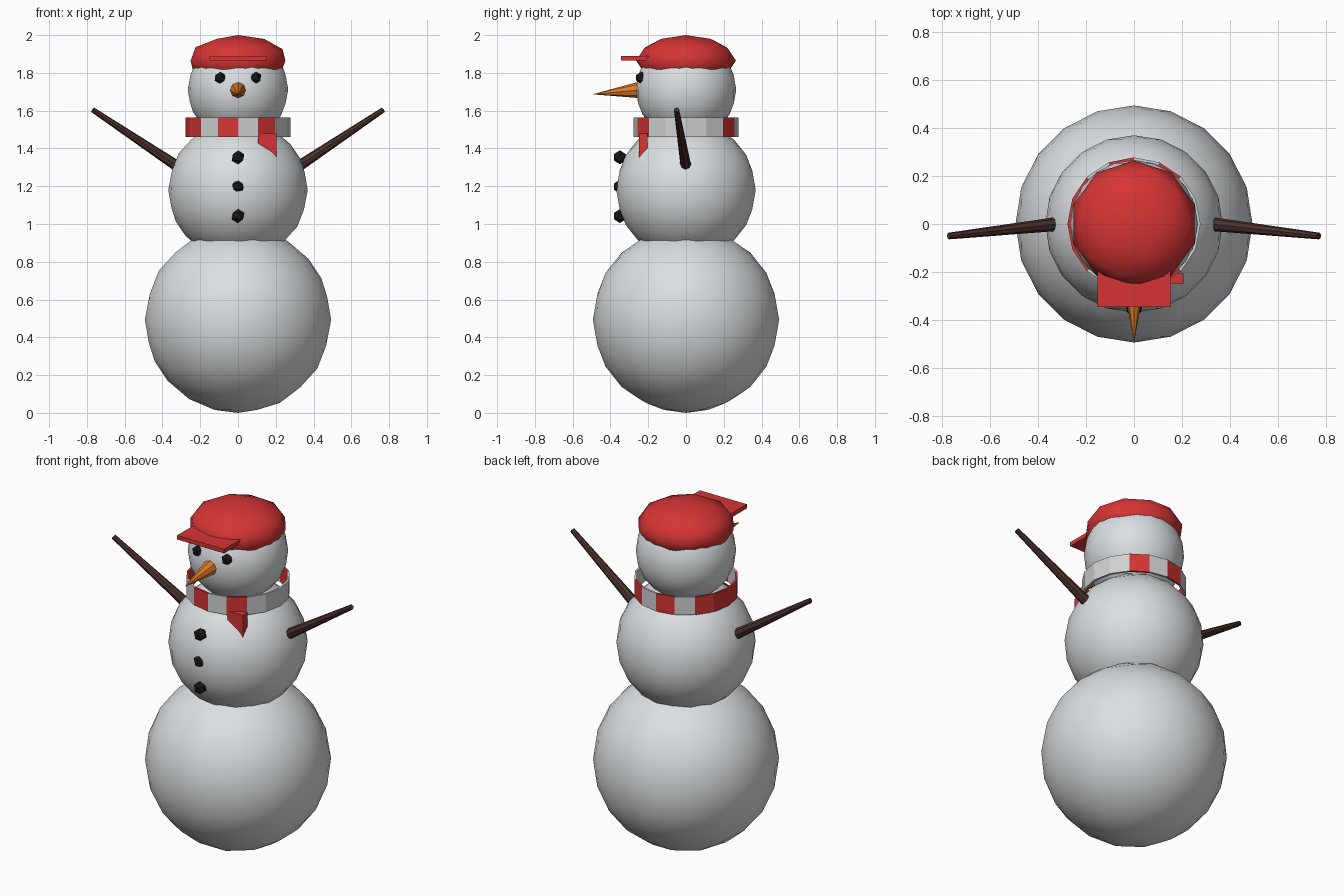
import bpy, bmesh, math
from mathutils import Vector, Matrix

if "Cube" in bpy.data.objects:
    bpy.data.objects.remove(bpy.data.objects["Cube"])


def material(name, r, g, b):
    m = bpy.data.materials.new(name)
    m.diffuse_color = (r, g, b, 1)
    m.use_nodes = True
    m.node_tree.nodes["Principled BSDF"].inputs["Base Color"].default_value = m.diffuse_color
    return m


SNOW = material("snow white", 0.71, 0.74, 0.76)
PALE = material("pale grey", 0.62, 0.64, 0.65)
RED = material("red", 0.68, 0.035, 0.035)
ORANGE = material("orange", 0.75, 0.2, 0.02)
BROWN = material("brown", 0.07, 0.032, 0.025)
BLACK = material("black", 0.011, 0.011, 0.013)


def finish(name, bm, mats, smooth=False):
    bmesh.ops.recalc_face_normals(bm, faces=bm.faces)
    for f in bm.faces:
        f.smooth = smooth
    me = bpy.data.meshes.new(name)
    bm.to_mesh(me)
    bm.free()
    for m in mats:
        me.materials.append(m)
    ob = bpy.data.objects.new(name, me)
    bpy.context.collection.objects.link(ob)
    return ob


def ball(name, loc, r, mat, level=3, smooth=True, flatten=1.0):
    bm = bmesh.new()
    m = Matrix.Translation(loc) @ Matrix.Diagonal((1, 1, flatten, 1))
    bmesh.ops.create_icosphere(bm, subdivisions=level, radius=r, matrix=m)
    return finish(name, bm, [mat], smooth)


def box(name, lo, hi, mat):
    lo, hi = Vector(lo), Vector(hi)
    bm = bmesh.new()
    m = Matrix.Translation((lo + hi) / 2) @ Matrix.Diagonal((*(hi - lo), 1))
    bmesh.ops.create_cube(bm, size=1, matrix=m)
    return finish(name, bm, [mat])


def taper(name, a, b, r1, r2, mat, sides=8):
    a, b = Vector(a), Vector(b)
    d = b - a
    m = Matrix.Translation((a + b) / 2) @ d.to_track_quat('Z', 'Y').to_matrix().to_4x4()
    bm = bmesh.new()
    bmesh.ops.create_cone(bm, cap_ends=True, segments=sides, radius1=r1,
                          radius2=r2, depth=d.length, matrix=m)
    return finish(name, bm, [mat])


# Snowballs
ball("bottom_snowball", (0, 0, 0.493), 0.493, SNOW)
ball("middle_snowball", (0, 0, 1.18), 0.369, SNOW)
ball("head", (0, 0, 1.712), 0.266, SNOW)

# Cap and its peak
ball("cap", (0, 0, 1.865), 0.264, RED, level=2, flatten=0.135 / 0.264)
box("cap_peak", (-0.152, -0.345, 1.866), (0.152, -0.19, 1.89), RED)

# Face and buttons
for side, x in (("left", -0.095), ("right", 0.095)):
    ball(side + "_eye", (x, -0.237, 1.774), 0.032, BLACK, level=1, smooth=False)
taper("carrot_nose", (0, -0.21, 1.713), (0, -0.49, 1.687), 0.05, 0.001, ORANGE)
for i, z in enumerate((1.042, 1.198, 1.353)):
    ball(f"button_{i + 1}", (0, -0.35, z), 0.037, BLACK, level=1, smooth=False)

# Stick arms
for side, s in (("left", -1), ("right", 1)):
    taper(side + "_arm", (s * 0.32, 0, 1.305), (s * 0.77, -0.05, 1.605),
          0.029, 0.014, BROWN)

# Scarf: hollow striped band of 16 panels, counted from the front to the right
RED_PANELS = {1, 6, 8, 10, 11, 12, 13, 15}
bm = bmesh.new()
rings = []
for i in range(16):
    t = i * math.tau / 16
    rings.append([bm.verts.new((r * math.sin(t), -r * math.cos(t), z))
                  for r, z in ((0.277, 1.46), (0.277, 1.565), (0.265, 1.565), (0.265, 1.46))])
for i in range(16):
    a, b = rings[i], rings[(i + 1) % 16]
    for k in range(4):
        f = bm.faces.new((a[k], b[k], b[(k + 1) % 4], a[(k + 1) % 4]))
        f.material_index = 1 if i in RED_PANELS else 0
finish("scarf", bm, [PALE, RED])
box("scarf_tail", (0.105, -0.248, 1.33), (0.205, -0.205, 1.48), RED)
